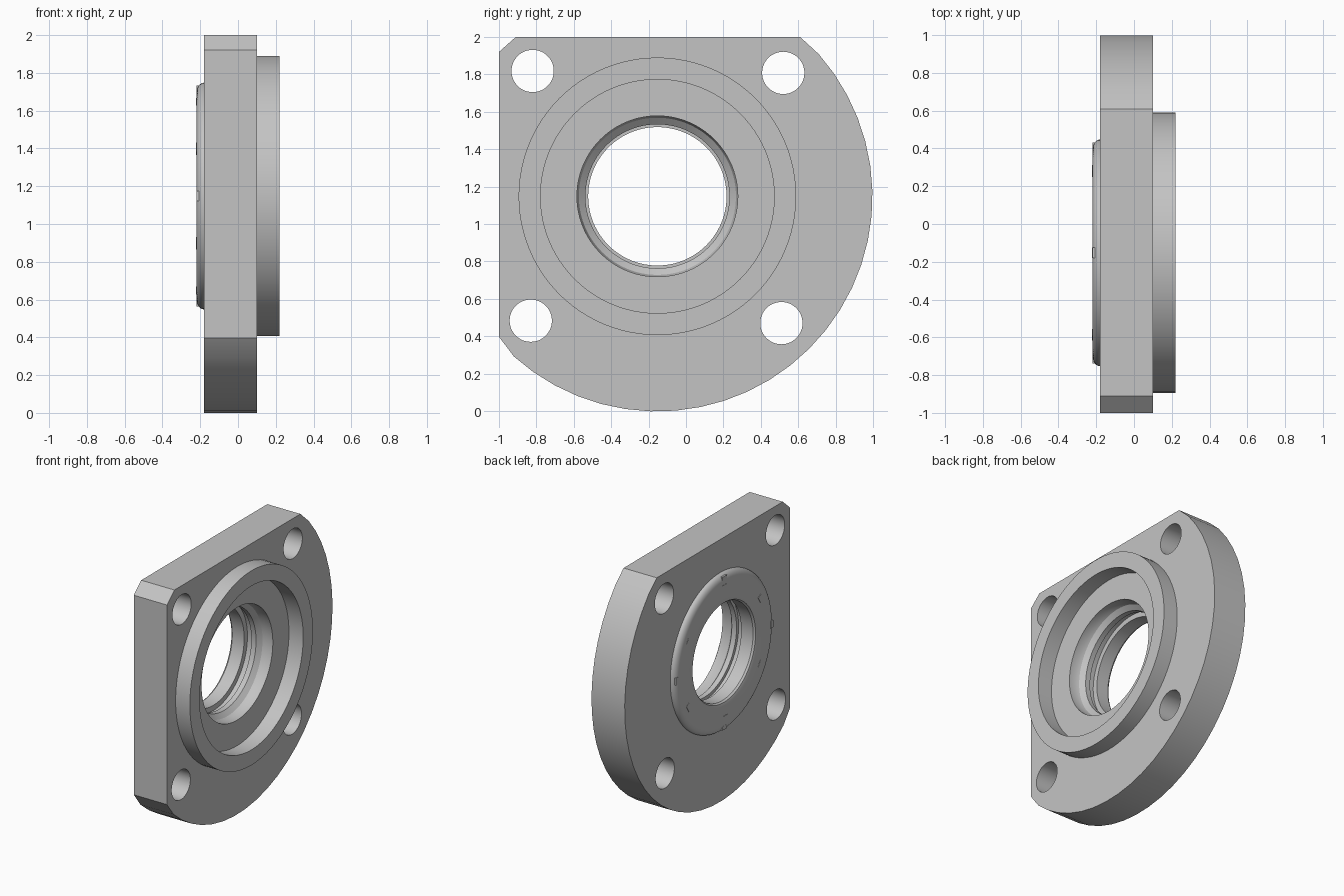
import bpy, bmesh, math
from mathutils import Matrix

if "Cube" in bpy.data.objects:
    bpy.data.objects.remove(bpy.data.objects["Cube"])

CY, CZ = -0.153, 1.148          # bore axis, running along x
BACK, FRONT = -0.18, 0.10       # plate faces along x

grey = bpy.data.materials.new("machined grey")
grey.use_nodes = True
grey.diffuse_color = (0.55, 0.55, 0.55, 1)
grey.node_tree.nodes["Principled BSDF"].inputs["Base Color"].default_value = (0.55, 0.55, 0.55, 1)


def finish(name, bm):
    bmesh.ops.recalc_face_normals(bm, faces=bm.faces)
    mesh = bpy.data.meshes.new(name)
    bm.to_mesh(mesh)
    bm.free()
    mesh.materials.append(grey)
    ob = bpy.data.objects.new(name, mesh)
    bpy.context.collection.objects.link(ob)
    return ob


def smooth(ob):
    bpy.ops.object.select_all(action='DESELECT')
    ob.select_set(True)
    bpy.context.view_layer.objects.active = ob
    bpy.ops.object.shade_smooth_by_angle(angle=math.radians(30))


def lathe(name, profile, cy=CY, cz=CZ, n=96, caps=False):
    """Revolve (x, radius) points about an axis parallel to x."""
    bm = bmesh.new()
    rings = [[bm.verts.new((x, cy + r * math.cos(2 * math.pi * i / n),
                            cz + r * math.sin(2 * math.pi * i / n)))
              for i in range(n)] for x, r in profile]
    for a, b in zip(rings, rings[1:]):
        for i in range(n):
            j = (i + 1) % n
            bm.faces.new((a[i], a[j], b[j], b[i]))
    if caps:
        bm.faces.new(rings[0])
        bm.faces.new(rings[-1])
    return finish(name, bm)


def cut(ob, cutter):
    mod = ob.modifiers.new("cut", 'BOOLEAN')
    mod.operation, mod.solver, mod.object = 'DIFFERENCE', 'EXACT', cutter
    bpy.context.view_layer.objects.active = ob
    bpy.ops.object.modifier_apply(modifier=mod.name)
    bpy.data.objects.remove(cutter)


# Flange plate: round outline with two flats
outline = [(-1, 0.397)]
for i in range(27):
    a = math.radians(228.2 + 173.2 * i / 26)
    outline.append((CY + 1.15 * math.cos(a), CZ + 1.15 * math.sin(a)))
outline += [(0.61, 2), (-0.91, 2), (-1, 1.92)]
bm = bmesh.new()
face = bm.faces.new([bm.verts.new((BACK, y, z)) for y, z in outline])
ext = bmesh.ops.extrude_face_region(bm, geom=[face])
bmesh.ops.translate(bm, vec=(FRONT - BACK, 0, 0),
                    verts=[v for v in ext["geom"] if isinstance(v, bmesh.types.BMVert)])
plate = finish("flange_plate", bm)

# Stepped bore with a seal groove
cut(plate, lathe("bore_cutter", [
    (0.15, 0.43), (0.05, 0.43), (0.02, 0.42), (-0.01, 0.385), (-0.05, 0.385),
    (-0.05, 0.41), (-0.10, 0.41), (-0.10, 0.37), (-0.25, 0.37)], caps=True))

# Bolt holes
for y, z in ((-0.82, 1.818), (0.52, 1.808), (-0.83, 0.483), (0.51, 0.47)):
    cut(plate, lathe("hole_cutter", [(-0.3, 0.113), (0.3, 0.113)], y, z, 48, True))
smooth(plate)

# Raised locating ring on one side
smooth(lathe("locating_ring", [(FRONT, 0.742), (0.22, 0.742), (0.22, 0.625), (FRONT, 0.625)]))

# Rounded seal cover on the other side
dome = [(BACK - 0.04 * math.sin(t), 0.545 + 0.055 * math.cos(t))
        for t in (math.pi / 2 * i / 8 for i in range(9))]
smooth(lathe("seal_cover", dome + [(-0.22, 0.40), (-0.214, 0.38), (-0.20, 0.37), (BACK, 0.37)]))


# Small rectangular tabs on the seal cover
def tab(name, degrees, radius, x, size):
    bm = bmesh.new()
    bmesh.ops.create_cube(bm, size=1, matrix=Matrix.Diagonal((*size, 1)))
    spin = Matrix.Rotation(math.radians(degrees), 4, 'X')
    bm.transform(Matrix.Translation((x, CY, CZ)) @ spin @ Matrix.Translation((0, radius, 0)))
    finish(name, bm)


for k in range(6):
    tab(f"face_tab_{k + 1}", 30 + 60 * k, 0.50, -0.2185, (0.007, 0.04, 0.055))
for k in range(4):
    tab(f"rim_tab_{k + 1}", 90 * k, 0.57, -0.211, (0.018, 0.03, 0.055))
